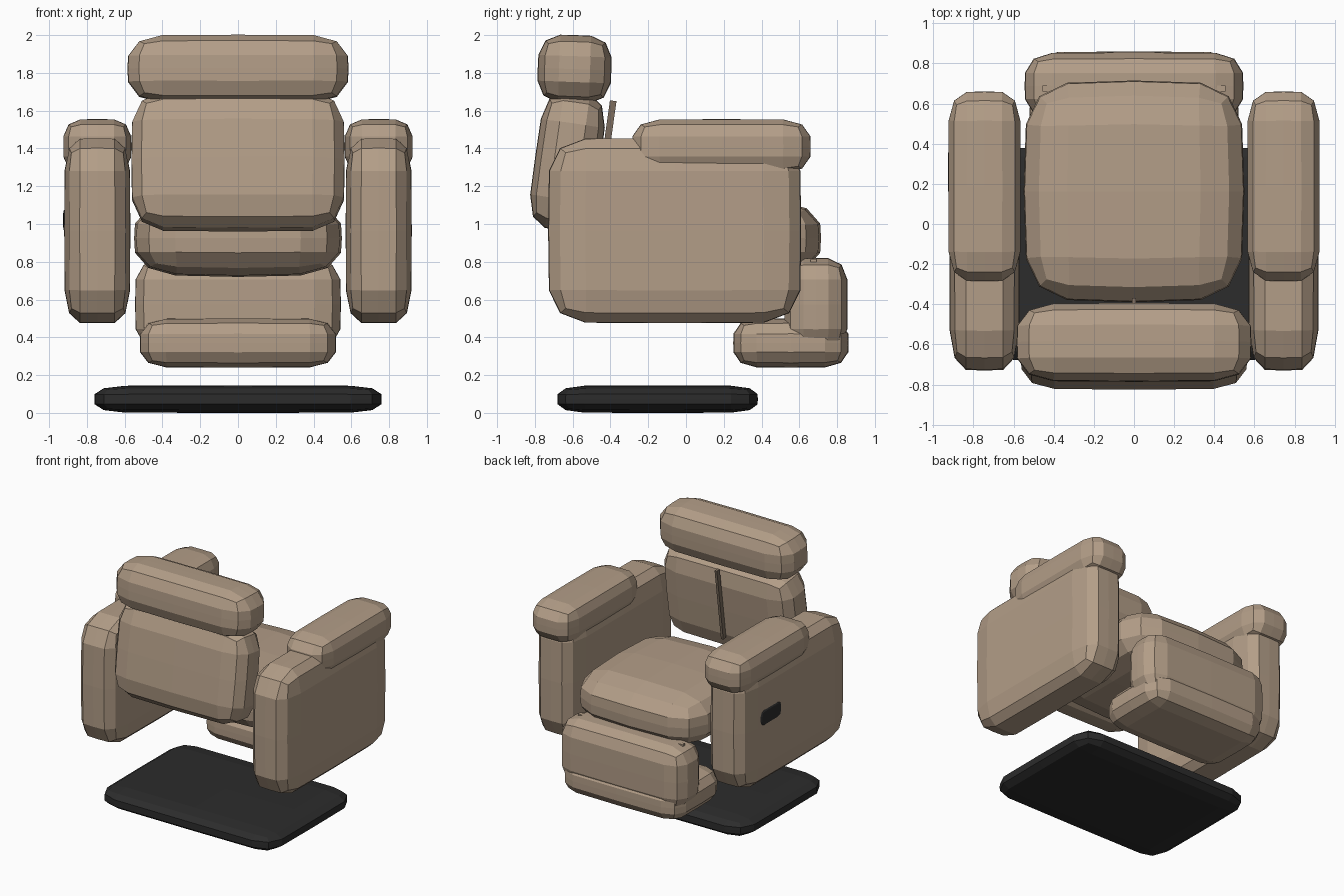
import bpy, bmesh
from math import radians
from mathutils import Vector, Matrix

if "Cube" in bpy.data.objects:
    bpy.data.objects.remove(bpy.data.objects["Cube"])


def material(name, rgb):
    m = bpy.data.materials.new(name)
    m.diffuse_color = (*rgb, 1)
    m.use_nodes = True
    m.node_tree.nodes["Principled BSDF"].inputs["Base Color"].default_value = m.diffuse_color
    return m


TAN = material("tan_leather", (0.45, 0.34, 0.245))
SEAM = material("seam_brown", (0.2, 0.15, 0.11))
BLACK = material("black", (0.025, 0.025, 0.025))


def cushion(name, lo, hi, radius, bulge=(0.02, 0.02, 0.02), tilt=0, mat=TAN):
    """Low-poly rounded box between lo and hi, with a corner radius and bulge per axis."""
    lo, hi = Vector(lo), Vector(hi)
    half, centre = (hi - lo) / 2, (hi + lo) / 2
    bm = bmesh.new()
    bmesh.ops.create_cube(bm, size=2)
    bmesh.ops.subdivide_edges(bm, edges=bm.edges[:], cuts=3, use_grid_fill=True)
    for v in bm.verts:
        step = [round(c * 2) for c in v.co]
        sign = [(s > 0) - (s < 0) for s in step]
        off = Vector([sg if abs(s) == 2 else 0 for s, sg in zip(step, sign)]).normalized()
        p = [sign[k] * (half[k] - radius[k]) + off[k] * radius[k] for k in range(3)]
        n = [p[k] / half[k] for k in range(3)]
        for k in range(3):
            p[k] *= 1 - bulge[k] * sum(n[j] ** 2 for j in range(3) if j != k)
        v.co = p
    bm.transform(Matrix.Translation(centre) @ Matrix.Rotation(radians(tilt), 4, 'X'))
    return finish(name, bm, mat)


def block(name, centre, size, tilt=0, mat=TAN):
    bm = bmesh.new()
    bmesh.ops.create_cube(bm, size=1)
    bm.transform(Matrix.Translation(centre) @ Matrix.Rotation(radians(tilt), 4, 'X')
                 @ Matrix.Diagonal((*size, 1)))
    return finish(name, bm, mat)


def finish(name, bm, mat):
    bmesh.ops.recalc_face_normals(bm, faces=bm.faces[:])
    me = bpy.data.meshes.new(name)
    bm.to_mesh(me)
    bm.free()
    me.materials.append(mat)
    ob = bpy.data.objects.new(name, me)
    bpy.context.collection.objects.link(ob)
    return ob


def mirror_x(ob):
    ob.modifiers.new("mirror", 'MIRROR')
    return ob


# Floor plate
cushion("base", (-0.76, -0.68, 0), (0.76, 0.38, 0.145), (0.16, 0.14, 0.045),
        (0.005, 0.005, 0.03), mat=BLACK)

# Seat and back
cushion("seat", (-0.55, -0.39, 0.72), (0.55, 0.715, 1.13), (0.2, 0.2, 0.12), (0.05, 0.05, 0.09))
cushion("backrest", (-0.565, -0.80, 0.965), (0.565, -0.455, 1.70), (0.16, 0.1, 0.16),
        (0.02, 0.03, 0.02), tilt=-8)
cushion("headrest", (-0.585, -0.785, 1.64), (0.585, -0.395, 2.0), (0.17, 0.11, 0.11),
        (0.03, 0.03, 0.02), tilt=-2)
block("backrest_seam", (0, -0.425, 1.37), (0.02, 0.035, 0.57), tilt=-8, mat=SEAM)

# Leg rest with foot lip and hinge tabs
cushion("leg_rest", (-0.545, 0.52, 0.33), (0.545, 0.855, 0.82), (0.13, 0.1, 0.11))
cushion("foot_lip", (-0.52, 0.25, 0.24), (0.52, 0.86, 0.5), (0.13, 0.12, 0.08))
mirror_x(block("hinge_tab", (0.43, 0.675, 0.79), (0.05, 0.03, 0.05)))

# Arms with top pads
mirror_x(cushion("arm", (0.57, -0.73, 0.475), (0.92, 0.61, 1.455), (0.08, 0.19, 0.17),
                 (0.02, 0.015, 0.01)))
mirror_x(cushion("arm_pad", (0.565, -0.285, 1.265), (0.925, 0.66, 1.555), (0.09, 0.14, 0.09),
                 (0.015, 0.015, 0.02)))

# Control panel on the outside of one arm
cushion("control_panel", (-0.927, 0.13, 0.96), (-0.89, 0.39, 1.08), (0.01, 0.05, 0.04),
        (0, 0, 0), mat=BLACK)
